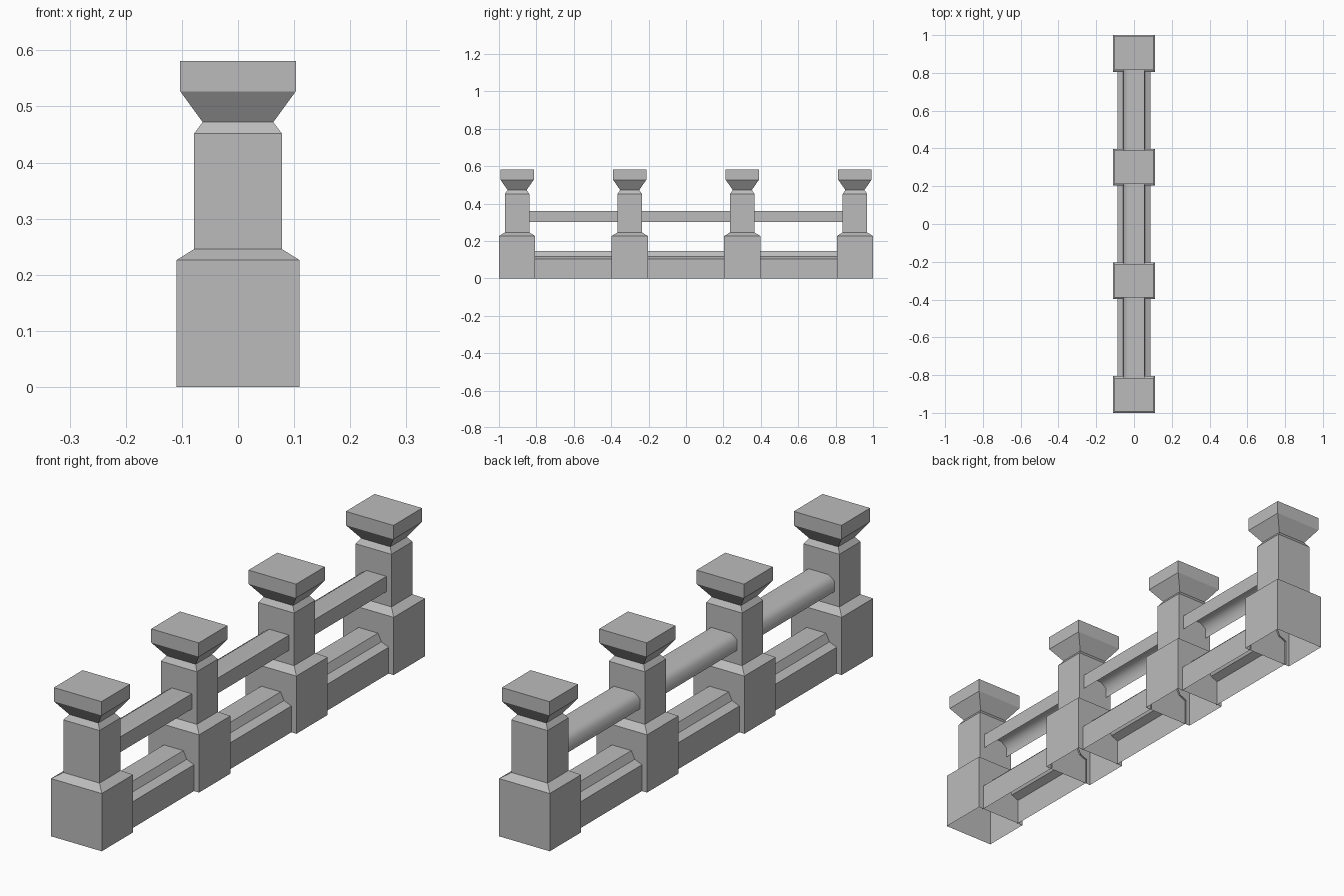
import bpy
import bmesh

cube = bpy.data.objects.get("Cube")
if cube:
    bpy.data.objects.remove(cube, do_unlink=True)

# Single stone colour
stone = bpy.data.materials.new("grey_stone")
stone.use_nodes = True
colour = (0.5, 0.5, 0.5, 1)
stone.diffuse_color = colour
stone.node_tree.nodes["Principled BSDF"].inputs["Base Color"].default_value = colour


def loft(name, sections, closed, cap_end=False):
    """Skin a row of matching point loops."""
    bm = bmesh.new()
    rows = [[bm.verts.new(p) for p in s] for s in sections]
    count = len(rows[0])
    for a, b in zip(rows, rows[1:]):
        for i in range(count if closed else count - 1):
            j = (i + 1) % count
            bm.faces.new((a[i], a[j], b[j], b[i]))
    if cap_end:
        bm.faces.new(rows[-1])
    mesh = bpy.data.meshes.new(name)
    bm.to_mesh(mesh)
    bm.free()
    mesh.materials.append(stone)
    obj = bpy.data.objects.new(name, mesh)
    bpy.context.collection.objects.link(obj)
    return obj


# Post profile: half width in x, half width in y, height
POST = [(0.11, 0.097, 0), (0.11, 0.097, 0.226), (0.078, 0.065, 0.246),
        (0.078, 0.065, 0.452), (0.063, 0.051, 0.472),
        (0.103, 0.089, 0.527), (0.103, 0.089, 0.581)]
CENTRES = [-0.903, -0.301, 0.301, 0.903]

# Hollow-bottomed posts
for n, cy in enumerate(CENTRES, 1):
    rings = [[(sx * hx, cy + sy * hy, z)
              for sx, sy in ((-1, -1), (1, -1), (1, 1), (-1, 1))]
             for hx, hy, z in POST]
    loft(f"post_{n}", rings, True, True)

# Open-bottomed rail sections, from the right-hand (+x) edge across the top
half_kerb = [(0.088, 0), (0.088, 0.103), (0.057, 0.116), (0.042, 0.146)]
KERB = half_kerb + [(-x, z) for x, z in reversed(half_kerb)]
HANDRAIL = [(0.056, 0.3), (0.056, 0.36), (-0.03, 0.36),
            (-0.056, 0.342), (-0.056, 0.3)]


def rail(name, section, y0, y1):
    return loft(name, [[(x, y, z) for x, z in section] for y in (y1, y0)], False)


# Kerbs and handrails between neighbouring posts
for n, (a, b) in enumerate(zip(CENTRES, CENTRES[1:]), 1):
    rail(f"kerb_{n}", KERB, a + 0.09, b - 0.09)
    top_rail = rail(f"handrail_{n}", HANDRAIL, a + 0.06, b - 0.06)
    bpy.ops.object.select_all(action="DESELECT")
    top_rail.select_set(True)
    bpy.context.view_layer.objects.active = top_rail
    bpy.ops.object.shade_smooth_by_angle(angle=1.3)
